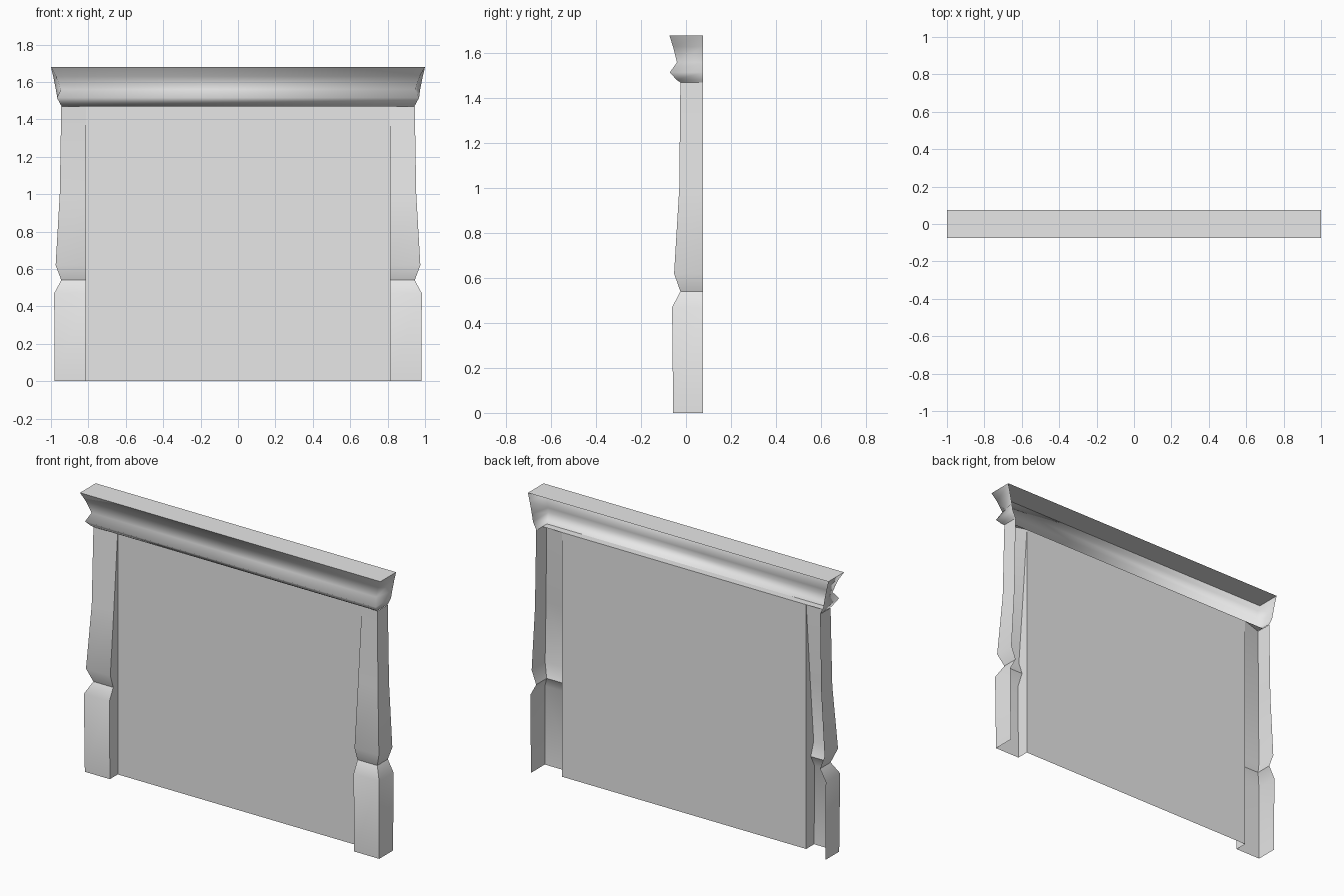
import bpy
import math

cube = bpy.data.objects.get("Cube")
if cube:
    bpy.data.objects.remove(cube, do_unlink=True)

BACK = 0.075      # open rear edge of the surround
PANEL_Y = 0.018   # depth of the flat panel
PANEL_X = 0.813   # half width of the panel
PANEL_TOP = 1.47

# Single plain grey finish
grey = bpy.data.materials.new("plain_grey")
grey.use_nodes = True
colour = (0.8, 0.8, 0.8, 1.0)
grey.diffuse_color = colour
grey.node_tree.nodes["Principled BSDF"].inputs["Base Color"].default_value = colour


def loft(name, rows, angle, extra_faces=(), flip=False):
    """Skin a sheet through rows of points; extra_faces index the same points."""
    n = len(rows[0])
    verts = [p for row in rows for p in row]
    faces = []
    for r in range(len(rows) - 1):
        for c in range(n - 1):
            a = r * n + c
            faces.append((a, a + 1, a + n + 1, a + n))
    faces += list(extra_faces)
    if flip:
        faces = [f[::-1] for f in faces]
    mesh = bpy.data.meshes.new(name)
    mesh.from_pydata(verts, [], faces)
    mesh.materials.append(grey)
    mesh.shade_smooth()
    mesh.set_sharp_from_angle(angle=math.radians(angle))
    obj = bpy.data.objects.new(name, mesh)
    bpy.context.collection.objects.link(obj)
    return obj


# Flat back panel
loft("panel", [[(-PANEL_X, PANEL_Y, z), (PANEL_X, PANEL_Y, z)]
               for z in (0, PANEL_TOP)], 30)

# Pilasters, hollow at the rear: height, outer x, front y, inner front y
pilaster_levels = [
    (0, 0.98, -0.057, -0.057),
    (0.47, 0.983, -0.062, -0.062),
    (0.54, 0.945, -0.025, -0.025),
    (0.62, 0.975, -0.053, -0.053),
    (1.0, 0.953, -0.03, -0.02),
    (PANEL_TOP, 0.945, -0.025, PANEL_Y),
]
for name, side in (("left_pilaster", 1), ("right_pilaster", -1)):
    rows = [[(side * PANEL_X, PANEL_Y, z), (side * PANEL_X, inner, z),
             (side * x, front, z), (side * x, BACK, z)]
            for z, x, front, inner in pilaster_levels]
    loft(name, rows, 40, flip=side < 0)

# Cornice with short returns: height, corner x, front y, rear x
cornice_levels = [
    (PANEL_TOP, 0.943, -0.025, 0.943),
    (1.482, 0.95, -0.042, 0.95),
    (1.515, 0.968, -0.072, 0.966),
    (1.56, 0.947, -0.04, 0.974),
    (1.63, 0.972, -0.058, 0.988),
    (1.68, 1.0, -0.074, 1.0),
]
rows = [[(-rear, BACK, z), (-x, front, z), (x, front, z), (rear, BACK, z)]
        for z, x, front, rear in cornice_levels]
top = 4 * (len(rows) - 1)
loft("cornice", rows, 86, extra_faces=[(top, top + 1, top + 2, top + 3)])

# Narrow soffit joining the cornice to the panel
loft("soffit", [[(-0.943, y, PANEL_TOP), (0.943, y, PANEL_TOP)]
                for y in (PANEL_Y, -0.025)], 30)
